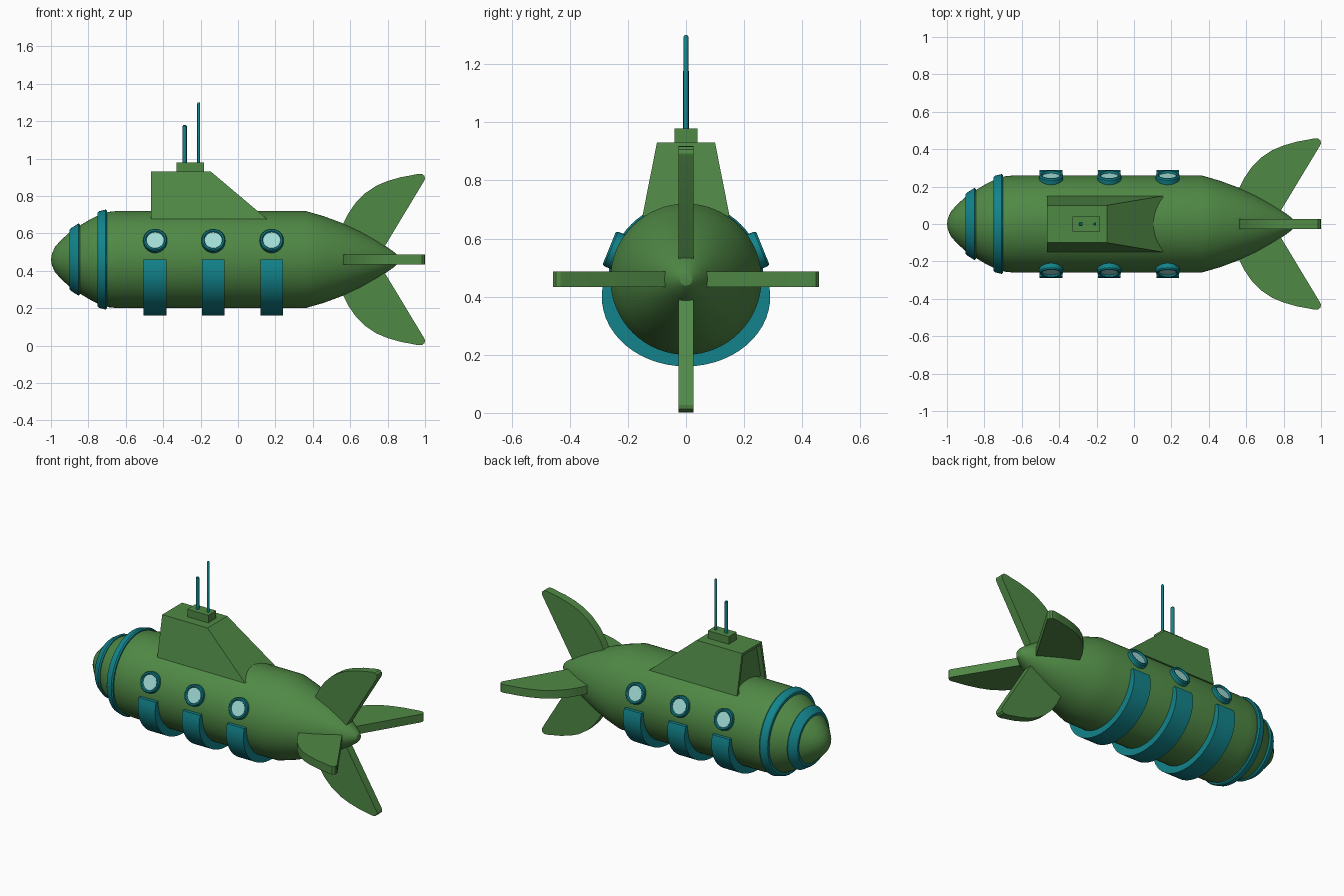
import bpy, bmesh, math
from mathutils import Vector, Matrix

if "Cube" in bpy.data.objects:
    bpy.data.objects.remove(bpy.data.objects["Cube"])

AXIS = 0.46  # height of the hull's centre line


def material(name, rgb):
    m = bpy.data.materials.new(name)
    m.diffuse_color = (*rgb, 1)
    m.use_nodes = True
    m.node_tree.nodes["Principled BSDF"].inputs["Base Color"].default_value = m.diffuse_color
    return m


GREEN = material("hull_green", (0.08, 0.25, 0.06))
TEAL = material("trim_teal", (0.006, 0.23, 0.26))
GLASS = material("window_glass", (0.36, 0.72, 0.68))


def finish(name, bm, mat, matrix=None, angle=30):
    bmesh.ops.remove_doubles(bm, verts=bm.verts, dist=1e-5)
    bmesh.ops.recalc_face_normals(bm, faces=bm.faces)
    me = bpy.data.meshes.new(name)
    bm.to_mesh(me)
    bm.free()
    me.shade_smooth() if hasattr(me, "shade_smooth") else None
    me.set_sharp_from_angle(angle=math.radians(angle))
    me.materials.append(mat)
    ob = bpy.data.objects.new(name, me)
    ob.matrix_world = matrix or Matrix()
    bpy.context.collection.objects.link(ob)
    return ob


def lathe(name, pts, mat, matrix=None, closed=False, steps=64):
    """Spin (x, radius) points about the x axis."""
    bm = bmesh.new()
    vs = [bm.verts.new((x, 0, r)) for x, r in pts]
    edges = [bm.edges.new(p) for p in zip(vs, vs[1:])]
    if closed:
        edges.append(bm.edges.new((vs[-1], vs[0])))
    bmesh.ops.spin(bm, geom=vs + edges, cent=(0, 0, 0), axis=(1, 0, 0),
                   angle=2 * math.pi, steps=steps)
    return finish(name, bm, mat, matrix or Matrix.Translation((0, 0, AXIS)))


def prism(name, pts, offset, mat, matrix=None):
    """Extrude a flat outline of 3D points by an offset vector."""
    bm = bmesh.new()
    f = bm.faces.new([bm.verts.new(p) for p in pts])
    new = bmesh.ops.extrude_face_region(bm, geom=[f], use_keep_orig=True)["geom"]
    bmesh.ops.translate(bm, vec=offset,
                        verts=[g for g in new if isinstance(g, bmesh.types.BMVert)])
    return finish(name, bm, mat, matrix)


# Hull
lathe("hull", [(-1, 0), (-0.995, 0.03), (-0.98, 0.065), (-0.95, 0.1), (-0.90, 0.146),
               (-0.845, 0.182), (-0.79, 0.215), (-0.74, 0.24), (-0.69, 0.255),
               (-0.64, 0.26), (0.36, 0.26), (0.46, 0.231), (0.56, 0.194), (0.65, 0.153),
               (0.74, 0.103), (0.80, 0.065), (0.84, 0.036), (0.852, 0.022), (0.855, 0)], GREEN)

# Nose bands
for i, (x0, r0, x1, r1) in enumerate([(-0.9, 0.16, -0.845, 0.193),
                                      (-0.752, 0.25, -0.70, 0.267)]):
    lathe(f"nose_band_{i}", [(x0, r0 - 0.04), (x0, r0), (x0 + 0.008, r0 + 0.008),
                             (x1 - 0.008, r1), (x1, r1 - 0.006), (x1, r1 - 0.04)],
          TEAL, closed=True)

# Belly bands (crescent cross-section) and portholes
N = 32
a0 = math.asin(0.06 / 0.24)
arc = [math.pi - a0 + (math.pi + 2 * a0) * i / N for i in range(N + 1)]
arc_in = [math.pi + math.pi * i / N for i in range(N + 1)]
for i, x in enumerate((-0.443, -0.132, 0.18)):
    outer = [(x - 0.061, 0.29 * math.cos(a), 0.40 + 0.24 * math.sin(a)) for a in arc]
    inner = [(x - 0.061, 0.245 * math.cos(a), AXIS + 0.245 * math.sin(a))
             for a in reversed(arc_in)]
    prism(f"belly_band_{i}", outer + inner, (0.122, 0, 0), TEAL)
    for side, s in (("front", -1), ("back", 1)):
        t = math.radians(22)
        n = Vector((0, s * math.cos(t), math.sin(t)))
        m = (Matrix.Translation((x, 0, AXIS))
             @ Vector((1, 0, 0)).rotation_difference(n).to_matrix().to_4x4())
        lathe(f"porthole_ring_{side}_{i}",
              [(0.235, 0.047), (0.235, 0.064), (0.278, 0.064), (0.285, 0.059),
               (0.285, 0.051), (0.279, 0.047)], TEAL, m, True, 32)
        lathe(f"porthole_glass_{side}_{i}",
              [(0.24, 0), (0.24, 0.048), (0.274, 0.048), (0.274, 0)], GLASS, m, steps=32)

# Conning tower: wedge with a recessed front panel
bm = bmesh.new()
base = [bm.verts.new(p) for p in ((-0.465, -0.15, 0.677), (0.155, -0.15, 0.677),
                                  (0.155, 0.15, 0.677), (-0.465, 0.15, 0.677))]
top = [bm.verts.new(p) for p in ((-0.465, -0.1, 0.93), (-0.145, -0.1, 0.93),
                                 (-0.145, 0.1, 0.93), (-0.465, 0.1, 0.93))]
bm.faces.new(base)
bm.faces.new(top)
for i in range(4):
    j = (i + 1) % 4
    f = bm.faces.new((base[i], base[j], top[j], top[i]))
bmesh.ops.recalc_face_normals(bm, faces=bm.faces)
bmesh.ops.inset_region(bm, faces=[f], thickness=0.022, depth=0)
bmesh.ops.translate(bm, vec=(0.03, 0, 0),
                    verts=bmesh.ops.extrude_discrete_faces(bm, faces=[f])["faces"][0].verts[:])
rims = [e for e in bm.edges if e.is_boundary]
bmesh.ops.bridge_loops(bm, edges=rims)
finish("conning_tower", bm, GREEN)

# Hatch block and antennas
prism("hatch_block", [(-0.33, -0.04, 0.92), (-0.182, -0.04, 0.92),
                      (-0.182, 0.04, 0.92), (-0.33, 0.04, 0.92)], (0, 0, 0.058), GREEN)
for name, x, r, z in (("short_antenna", -0.285, 0.011, 1.18),
                      ("tall_antenna", -0.21, 0.008, 1.30)):
    up = Matrix.Translation((x, 0, 0)) @ Matrix.Rotation(-math.pi / 2, 4, 'Y')
    lathe(name, [(0.95, 0), (0.95, r), (z - 0.006, r), (z, r * 0.6), (z, 0)], TEAL, up, steps=16)

# Four tail fins around the axis
fin = [(0.62, 0.05), (0.562, 0.19), (0.59, 0.247), (0.63, 0.305), (0.68, 0.355),
       (0.74, 0.395), (0.80, 0.42), (0.87, 0.44), (0.93, 0.451), (0.965, 0.458),
       (0.985, 0.457), (0.997, 0.447), (1.0, 0.432), (0.995, 0.42), (0.79, 0.08), (0.76, 0.03)]
for i, name in enumerate(("top", "front", "bottom", "back")):
    m = Matrix.Translation((0, 0, AXIS)) @ Matrix.Rotation(i * math.pi / 2, 4, 'X')
    prism(f"{name}_tail_fin", [(x, -0.026, r) for x, r in fin], (0, 0.052, 0), GREEN, m)
